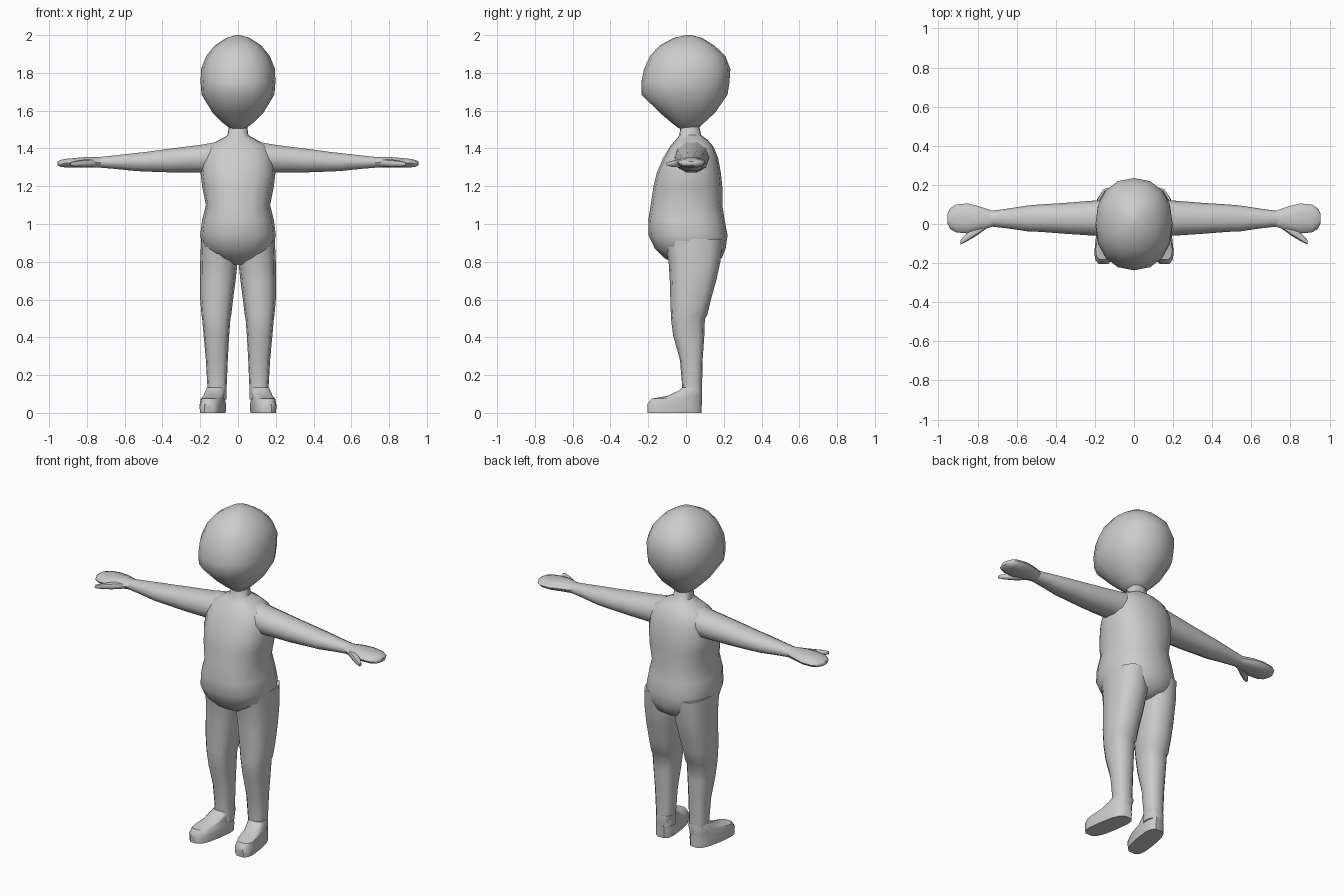
import bpy
import bmesh
import math

mat = bpy.data.materials.new("plain_grey")
mat.diffuse_color = (0.6, 0.6, 0.6, 1)


def loft(name, axis, rings, sides=14, power=2.2, mirror=1, toe_out=0.0, angle=50):
    """Skin rounded rings along an axis. Ring: (position, a_min, a_max, b_min, b_max)."""
    bm = bmesh.new()
    loops = []
    for pos, a0, a1, b0, b1 in rings:
        loop = []
        for i in range(sides):
            t = 2 * math.pi * i / sides
            c, s = math.cos(t), math.sin(t)
            a = (a0 + a1) / 2 + (a1 - a0) / 2 * math.copysign(abs(c) ** (2 / power), c)
            b = (b0 + b1) / 2 + (b1 - b0) / 2 * math.copysign(abs(s) ** (2 / power), s)
            x, y, z = (a, b, pos) if axis == "z" else (pos, a, b)
            loop.append(bm.verts.new((mirror * (x - toe_out * y), y, z)))
        loops.append(loop)
    for low, high in zip(loops, loops[1:]):
        for i in range(sides):
            j = (i + 1) % sides
            bm.faces.new((low[i], low[j], high[j], high[i]))
    bm.faces.new(loops[0])
    bm.faces.new(loops[-1])
    bmesh.ops.recalc_face_normals(bm, faces=bm.faces)
    mesh = bpy.data.meshes.new(name)
    bm.to_mesh(mesh)
    bm.free()
    mesh.materials.append(mat)
    obj = bpy.data.objects.new(name, mesh)
    bpy.context.collection.objects.link(obj)
    bpy.ops.object.select_all(action="DESELECT")
    obj.select_set(True)
    bpy.context.view_layer.objects.active = obj
    bpy.ops.object.shade_smooth_by_angle(angle=math.radians(angle))
    return obj


# Head: egg shape tapering to the chin
loft("head", "z", [
    (1.505, -0.04, 0.04, -0.035, 0.065),
    (1.535, -0.08, 0.08, -0.075, 0.095),
    (1.59, -0.135, 0.135, -0.14, 0.155),
    (1.685, -0.193, 0.193, -0.235, 0.22),
    (1.75, -0.198, 0.198, -0.237, 0.23),
    (1.82, -0.196, 0.196, -0.222, 0.235),
    (1.89, -0.168, 0.168, -0.19, 0.208),
    (1.945, -0.123, 0.123, -0.14, 0.15),
    (1.985, -0.062, 0.062, -0.065, 0.085),
    (2.0, -0.012, 0.012, 0.0, 0.03)], sides=16)

# Neck and torso: round belly, full seat, sloping shoulders
loft("torso", "z", [
    (0.785, -0.05, 0.05, -0.05, 0.13),
    (0.82, -0.125, 0.125, -0.115, 0.19),
    (0.87, -0.185, 0.185, -0.165, 0.21),
    (0.94, -0.2, 0.2, -0.198, 0.22),
    (1.02, -0.19, 0.19, -0.2, 0.205),
    (1.1, -0.17, 0.17, -0.187, 0.192),
    (1.2, -0.19, 0.19, -0.172, 0.192),
    (1.27, -0.198, 0.198, -0.155, 0.185),
    (1.35, -0.19, 0.19, -0.12, 0.17),
    (1.41, -0.165, 0.165, -0.085, 0.145),
    (1.445, -0.1, 0.1, -0.055, 0.115),
    (1.47, -0.055, 0.055, -0.035, 0.08),
    (1.53, -0.047, 0.047, -0.028, 0.068)], sides=16, power=2.4)

for side, s in (("left", 1), ("right", -1)):
    # Arm with a broad shoulder and slim wrist
    loft(side + "_arm", "x", [
        (0.1, -0.06, 0.125, 1.27, 1.44),
        (0.2, -0.06, 0.12, 1.27, 1.422),
        (0.35, -0.05, 0.108, 1.27, 1.403),
        (0.48, -0.04, 0.1, 1.275, 1.385),
        (0.54, -0.038, 0.095, 1.278, 1.378),
        (0.65, -0.022, 0.078, 1.29, 1.365),
        (0.74, -0.012, 0.066, 1.298, 1.355)], sides=10, mirror=s)
    # Mitten hand
    loft(side + "_hand", "x", [
        (0.72, -0.012, 0.066, 1.298, 1.355),
        (0.79, -0.035, 0.09, 1.298, 1.357),
        (0.85, -0.048, 0.105, 1.297, 1.352),
        (0.91, -0.043, 0.1, 1.298, 1.346),
        (0.94, -0.025, 0.08, 1.302, 1.34),
        (0.955, 0.005, 0.05, 1.311, 1.331)], sides=10, mirror=s)
    # Thumb pointing forward and out
    loft(side + "_thumb", "x", [
        (0.75, -0.02, 0.025, 1.305, 1.345),
        (0.81, -0.063, -0.005, 1.3, 1.342),
        (0.86, -0.092, -0.052, 1.302, 1.335),
        (0.888, -0.105, -0.083, 1.308, 1.328)], sides=8, mirror=s)
    # Leg with a slight step below the knee
    loft(side + "_leg", "z", [
        (0.07, 0.06, 0.162, -0.02, 0.083),
        (0.14, 0.06, 0.162, -0.02, 0.085),
        (0.28, 0.054, 0.17, -0.032, 0.088),
        (0.41, 0.047, 0.182, -0.068, 0.097),
        (0.5, 0.04, 0.19, -0.08, 0.1),
        (0.515, 0.036, 0.193, -0.08, 0.112),
        (0.6, 0.026, 0.2, -0.083, 0.132),
        (0.7, 0.013, 0.201, -0.086, 0.16),
        (0.8, 0.002, 0.2, -0.092, 0.182),
        (0.92, 0.0, 0.195, -0.12, 0.195)], sides=12, power=2.6, mirror=s)
    # Foot: flat sole, low toe, raised instep
    loft(side + "_foot", "z", [
        (0.0, 0.065, 0.183, -0.205, 0.085),
        (0.045, 0.063, 0.184, -0.208, 0.086),
        (0.075, 0.07, 0.18, -0.185, 0.086),
        (0.09, 0.072, 0.178, -0.1, 0.086),
        (0.12, 0.067, 0.172, -0.035, 0.086),
        (0.135, 0.067, 0.168, -0.02, 0.084)],
        sides=14, power=3, mirror=s, toe_out=0.16, angle=40)
